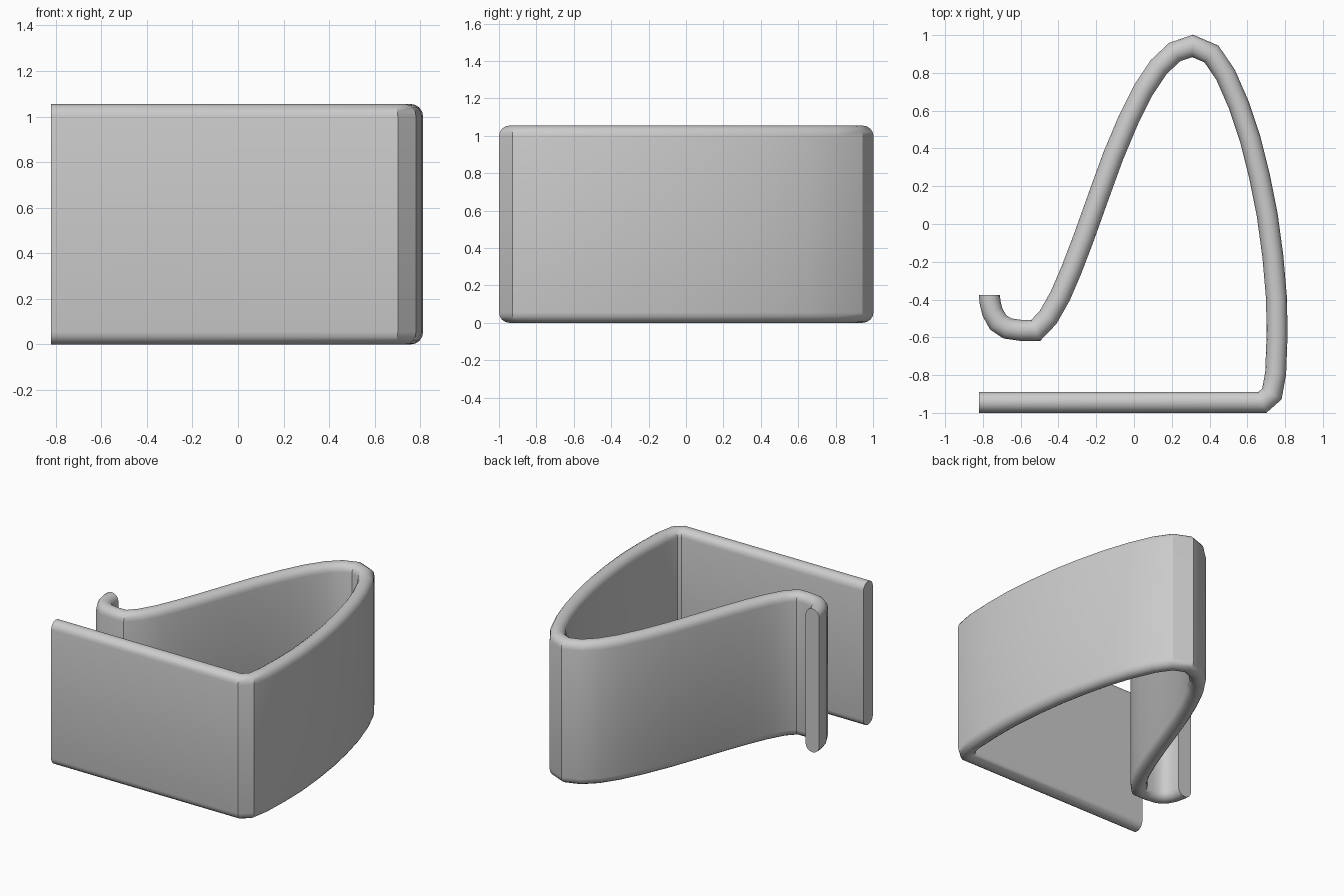
import bpy, bmesh, math
from mathutils import Vector

if "Cube" in bpy.data.objects:
    bpy.data.objects.remove(bpy.data.objects["Cube"])

HEIGHT, R = 1.055, 0.0555   # band height, half thickness

# Centre line of the band, seen from the top
PATH = [(-0.82, -0.944), (0.68, -0.944), (0.73, -0.90), (0.75, -0.79),
        (0.757, -0.60), (0.755, -0.40), (0.735, -0.17), (0.705, 0.05),
        (0.665, 0.25), (0.615, 0.45), (0.555, 0.63), (0.485, 0.79),
        (0.41, 0.90), (0.31, 0.943), (0.215, 0.91), (0.13, 0.83),
        (0.05, 0.71), (-0.03, 0.55), (-0.11, 0.36), (-0.19, 0.14),
        (-0.265, -0.07), (-0.33, -0.24), (-0.39, -0.38), (-0.455, -0.495),
        (-0.52, -0.563), (-0.60, -0.563), (-0.67, -0.553), (-0.72, -0.52),
        (-0.75, -0.465), (-0.763, -0.41), (-0.765, -0.375)]


def stadium(steps=8):
    """Upright cross-section with half-round top and bottom: (offset, z)."""
    pts = []
    for centre, start in ((HEIGHT - R, 0), (R, math.pi)):
        for i in range(steps + 1):
            a = start + math.pi * i / steps
            pts.append((R * math.cos(a), centre + R * math.sin(a)))
    return pts


def sweep(name, path, section, mat):
    """Sweep the section along the path with mitred joints and flat caps."""
    pts = [Vector(p) for p in path]
    dirs = [(b - a).normalized() for a, b in zip(pts, pts[1:])]
    dirs[-1] = Vector((0, 1))          # square cut at the hook tip
    bm = bmesh.new()
    rings = []
    for i, p in enumerate(pts):
        d0, d1 = dirs[max(i - 1, 0)], dirs[min(i, len(dirs) - 1)]
        t = (d0 + d1).normalized()
        side = Vector((t.y, -t.x)) / t.dot(d1)
        rings.append([bm.verts.new((p.x + side.x * o, p.y + side.y * o, z))
                      for o, z in section])
    n = len(section)
    for a, b in zip(rings, rings[1:]):
        for j in range(n):
            k = (j + 1) % n
            bm.faces.new((a[j], a[k], b[k], b[j]))
    bm.faces.new(rings[0])
    bm.faces.new(rings[-1])
    bmesh.ops.recalc_face_normals(bm, faces=bm.faces)
    mesh = bpy.data.meshes.new(name)
    bm.to_mesh(mesh)
    bm.free()
    mesh.materials.append(mat)
    obj = bpy.data.objects.new(name, mesh)
    bpy.context.collection.objects.link(obj)
    bpy.context.view_layer.objects.active = obj
    obj.select_set(True)
    bpy.ops.object.shade_smooth_by_angle(angle=math.radians(30))
    return obj


grey = bpy.data.materials.new("plain grey")
grey.diffuse_color = (0.6, 0.6, 0.6, 1)
grey.use_nodes = True
grey.node_tree.nodes["Principled BSDF"].inputs["Base Color"].default_value = grey.diffuse_color

# Bent spring clip band
sweep("clip_band", PATH, stadium(), grey)
